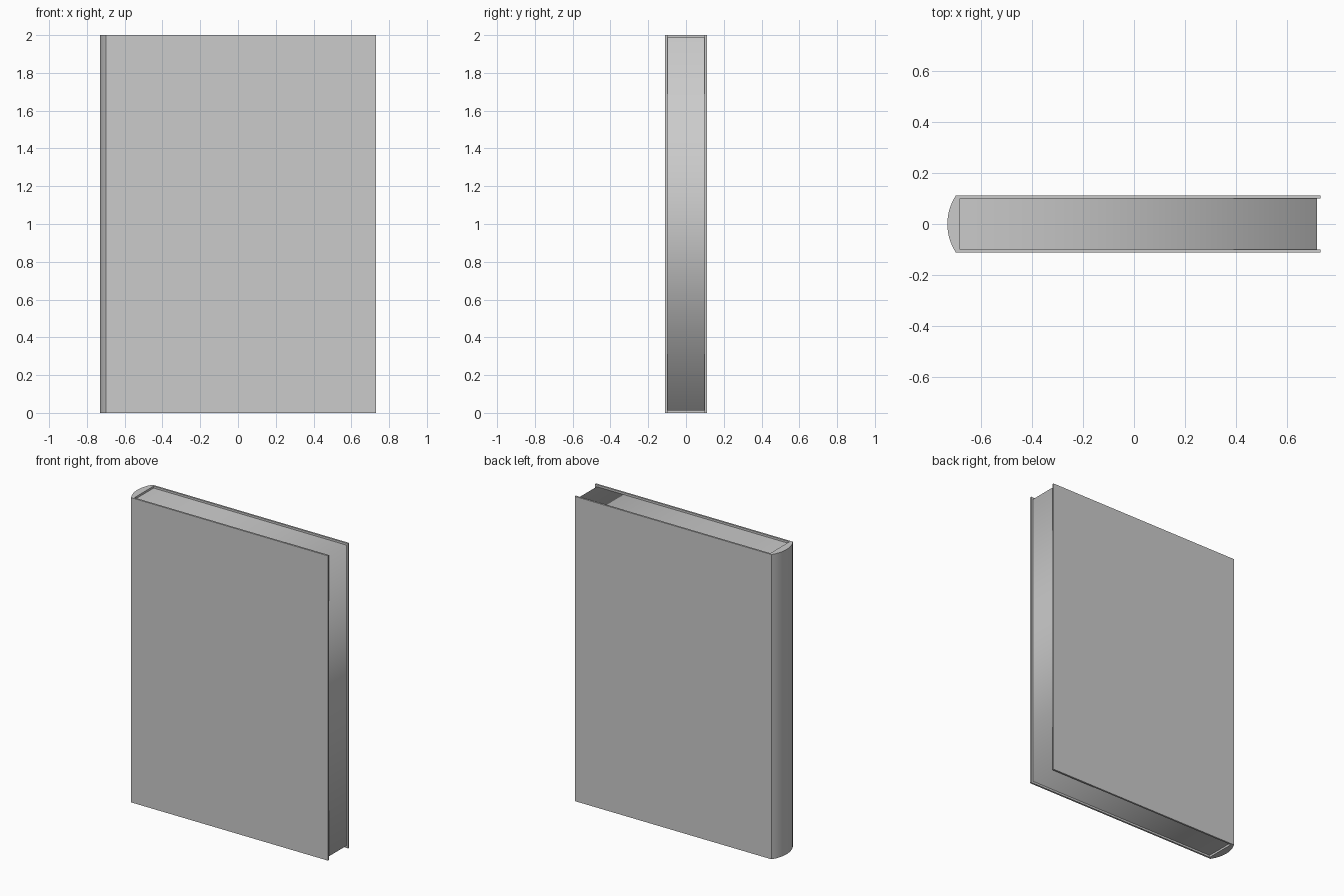
import bpy, math

if "Cube" in bpy.data.objects:
    bpy.data.objects.remove(bpy.data.objects["Cube"])

H = 2.0                      # book height
X_EDGE, X_HINGE, X_BACK = 0.73, -0.698, -0.731
Y_OUT, Y_IN = 0.111, 0.099   # outer and inner faces of the boards
X_INNER = -0.682             # inner face of the spine


def add_mesh(name, verts, faces):
    mesh = bpy.data.meshes.new(name)
    mesh.from_pydata(verts, [], faces)
    ob = bpy.data.objects.new(name, mesh)
    bpy.context.collection.objects.link(ob)
    return ob


# Rounded spine: circular arc through the two hinges and the back point
sag = X_HINGE - X_BACK
radius = (Y_OUT ** 2 + sag ** 2) / (2 * sag)
half = math.asin(Y_OUT / radius)
cx = X_BACK + radius
N = 16
arc = [(cx - radius * math.cos(a), radius * math.sin(a))
       for a in (half - 2 * half * i / N for i in range(N + 1))]

# Cover: C-shaped profile of boards and spine, extruded to full height
outline = ([(X_EDGE, Y_OUT)] + arc +
           [(X_EDGE, -Y_OUT), (X_EDGE, -Y_IN), (X_INNER, -Y_IN),
            (X_INNER, Y_IN), (X_EDGE, Y_IN)])
n = len(outline)
verts = [(x, y, z) for z in (0, H) for x, y in outline]
faces = [(i, (i + 1) % n, (i + 1) % n + n, i + n) for i in range(n)]
faces += [tuple(range(n - 1, -1, -1)), tuple(range(n, 2 * n))]
cover = add_mesh("cover", verts, faces)
bpy.context.view_layer.objects.active = cover
cover.select_set(True)
bpy.ops.object.shade_smooth_by_angle(angle=math.radians(30))

# Pages: smooth-shaded strip wrapping top, fore-edge and bottom
path = [(X_INNER, 0.013), (0.717, 0.013), (0.717, H - 0.013), (X_INNER, H - 0.013)]
verts = [(x, y, z) for x, z in path for y in (-Y_IN, Y_IN)]
faces = [(2 * i, 2 * i + 2, 2 * i + 3, 2 * i + 1) for i in range(3)]
pages = add_mesh("pages", verts, faces)
pages.data.shade_smooth()
